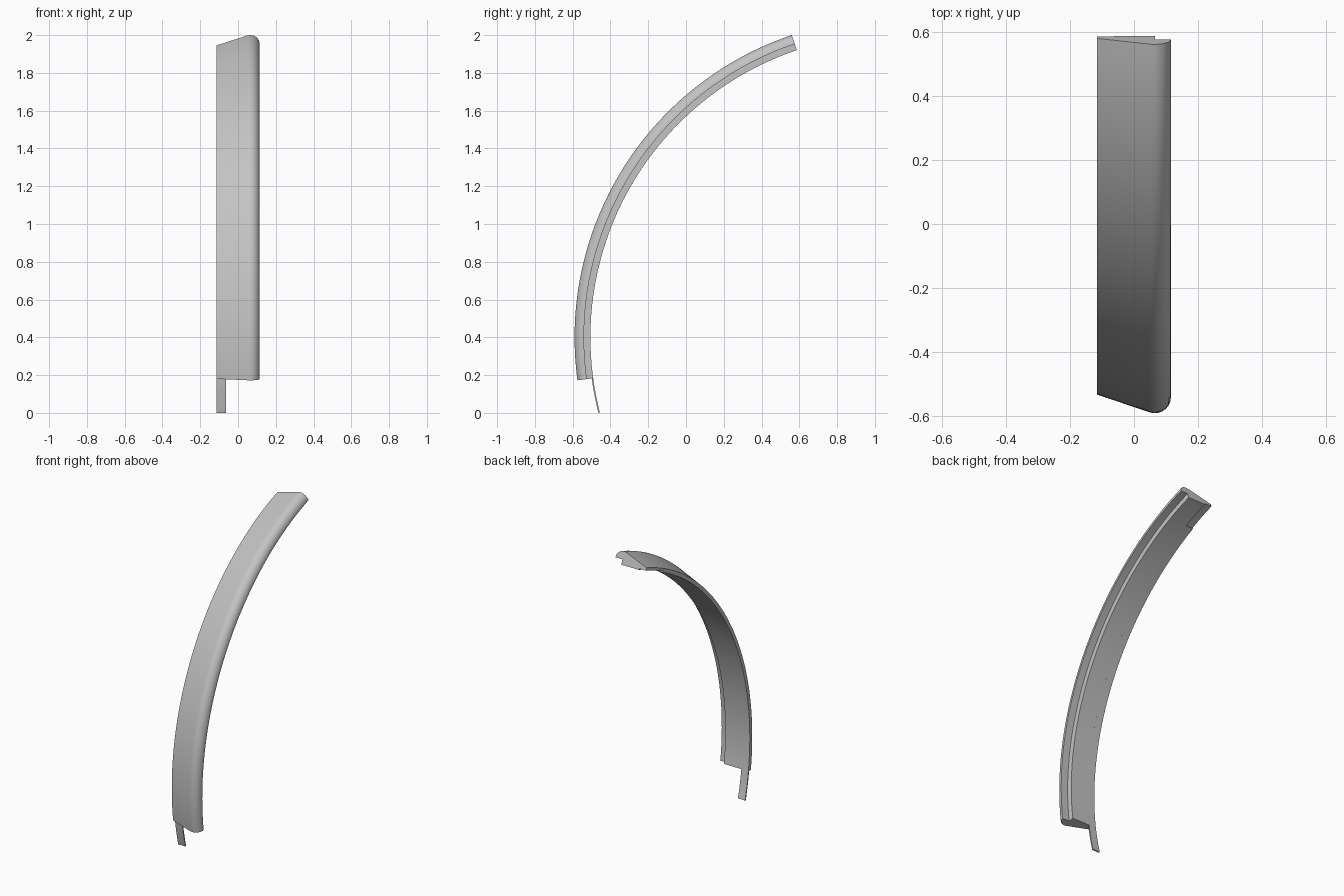
import bpy, bmesh
from math import sin, cos, asin, radians, pi

if "Cube" in bpy.data.objects:
    bpy.data.objects.remove(bpy.data.objects["Cube"])

grey = bpy.data.materials.new("plain_grey")
grey.use_nodes = True
colour = (0.55, 0.55, 0.55, 1)
grey.diffuse_color = colour
grey.node_tree.nodes["Principled BSDF"].inputs["Base Color"].default_value = colour

# Centre of the bend (y, z) and its main radii
CY, CZ = 1.098, 0.4
R_OUT, R_IN, R_SLOT = 1.688, 1.604, 1.612
TOP = asin((2 - CZ) / R_OUT)
BOTTOM = radians(-7.75)


def sweep(name, profile, start, end, steps):
    """Sweep a closed (x, radius) profile around the bend."""
    bm = bmesh.new()
    rings = []
    for i in range(steps + 1):
        a = start + (end - start) * i / steps
        rings.append([bm.verts.new((x, CY - r * cos(a), CZ + r * sin(a)))
                      for x, r in profile])
    n = len(profile)
    for a, b in zip(rings, rings[1:]):
        for j in range(n):
            k = (j + 1) % n
            bm.faces.new((a[j], a[k], b[k], b[j]))
    bm.faces.new(rings[0])
    bm.faces.new(rings[-1])
    bmesh.ops.recalc_face_normals(bm, faces=bm.faces)
    mesh = bpy.data.meshes.new(name)
    bm.to_mesh(mesh)
    bm.free()
    mesh.materials.append(grey)
    obj = bpy.data.objects.new(name, mesh)
    bpy.context.collection.objects.link(obj)
    bpy.ops.object.select_all(action='DESELECT')
    obj.select_set(True)
    bpy.context.view_layer.objects.active = obj
    bpy.ops.object.shade_smooth_by_angle(angle=radians(30))
    return obj


# Curved panel: sloping outer face, rounded edge, stepped flange, shallow slot
EDGE, SLOT_X, STEP_X, ROUND = 0.115, -0.063, 0.065, 0.05
corner = [(EDGE - ROUND + ROUND * cos(a), R_OUT - ROUND + ROUND * sin(a))
          for a in [radians(108.5) * (1 - i / 10) for i in range(11)]]
panel = [(-EDGE, 1.63)] + corner + [
    (STEP_X, R_OUT - ROUND), (STEP_X, R_IN),
    (SLOT_X, R_IN), (SLOT_X, R_SLOT), (-EDGE, R_SLOT)]
sweep("curved_panel", panel, BOTTOM, TOP, 64)

# Thin strip filling the slot, left open at the top and projecting as a tongue below
strip = [(-EDGE, R_SLOT), (SLOT_X, R_SLOT), (SLOT_X, R_IN), (-EDGE, R_IN)]
sweep("joining_tongue", strip, -asin(CZ / R_SLOT), TOP - radians(6.8), 64)
